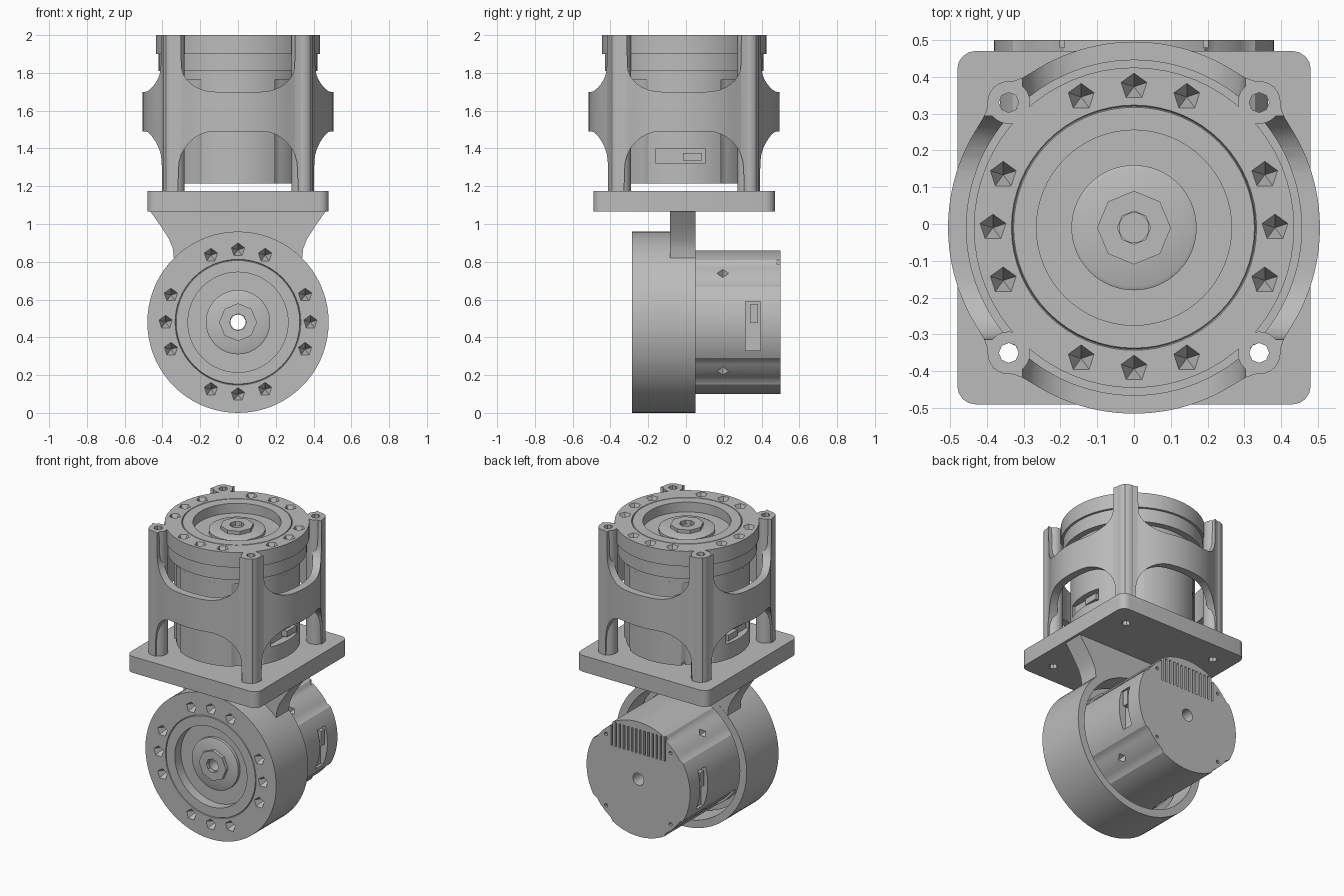
import bpy, bmesh
from math import pi, sin, cos, radians, exp
from mathutils import Matrix, Vector

if "Cube" in bpy.data.objects:
    bpy.data.objects.remove(bpy.data.objects["Cube"])

grey = bpy.data.materials.new("Machined Grey")
grey.use_nodes = True
grey.diffuse_color = (0.5, 0.5, 0.5, 1)
grey.node_tree.nodes["Principled BSDF"].inputs["Base Color"].default_value = (0.5, 0.5, 0.5, 1)


def finish(name, bm, matrix=Matrix()):
    """Turn a bmesh into a placed object."""
    bmesh.ops.recalc_face_normals(bm, faces=bm.faces)
    mesh = bpy.data.meshes.new(name)
    bm.to_mesh(mesh)
    bm.free()
    mesh.transform(matrix)
    mesh.materials.append(grey)
    obj = bpy.data.objects.new(name, mesh)
    bpy.context.collection.objects.link(obj)
    return obj


def sweep(name, loop, matrix=Matrix(), segs=64, shape=lambda a, r: r):
    """Spin a closed (radius, height) loop around z; shape can vary the radius by angle."""
    bm = bmesh.new()
    rings = []
    for i in range(segs):
        a = 2 * pi * i / segs
        rings.append([bm.verts.new((shape(a, r) * cos(a), shape(a, r) * sin(a), z)) for r, z in loop])
    n = len(loop)
    for i in range(segs):
        p, q = rings[i], rings[(i + 1) % segs]
        for j in range(n):
            k = (j + 1) % n
            bm.faces.new((p[j], q[j], q[k], p[k]))
    return finish(name, bm, matrix)


def tube_loop(inner, outer, z0, z1):
    return [(inner, z0), (outer, z0), (outer, z1), (inner, z1)]


def prism(name, outline, depth, matrix=Matrix()):
    """Extrude a flat outline along local z."""
    bm = bmesh.new()
    face = bm.faces.new([bm.verts.new((x, y, 0)) for x, y in outline])
    new = bmesh.ops.extrude_face_region(bm, geom=[face])["geom"]
    bmesh.ops.translate(bm, verts=[v for v in new if isinstance(v, bmesh.types.BMVert)], vec=(0, 0, depth))
    return finish(name, bm, matrix)


def add_box(bm, centre, size):
    bmesh.ops.create_cube(bm, size=1, matrix=Matrix.LocRotScale(Vector(centre), None, Vector(size)))


def cut(obj, cutter):
    """Apply a boolean difference and discard the cutter."""
    cutter.hide_render = True
    mod = obj.modifiers.new("cut", 'BOOLEAN')
    mod.operation, mod.solver, mod.object = 'DIFFERENCE', 'EXACT', cutter
    bpy.context.view_layer.update()
    mesh = bpy.data.meshes.new_from_object(obj.evaluated_get(bpy.context.evaluated_depsgraph_get()))
    obj.modifiers.clear()
    obj.data = mesh
    bpy.data.objects.remove(cutter)


def off_diagonal(a):
    """Angle to the nearest diagonal."""
    return abs((a % (pi / 2)) - pi / 4)


def body_shape(a, r):
    return r - 0.014 if r > 0.3 and off_diagonal(a) < radians(12) else r


def shell_shape(a, r):
    return r + 0.035 * exp(-(off_diagonal(a) / 0.09) ** 2) if r > 0.48 else r


def motor(prefix, place):
    # rear can with central bore and shallow diagonal flats
    body = sweep(prefix + "_motor_body", tube_loop(0.04, 0.38, 0, 0.55), place, 96, body_shape)
    bm = bmesh.new()
    for side in (-1, 1):                                  # connector sockets
        add_box(bm, (side * 0.375, -0.02, 0.145), (0.09, 0.26, 0.08))
    for i in range(14):                                   # rear cooling slots
        x = -0.195 + i * 0.03
        add_box(bm, (x, 0.25, 0), (0.012, 0.16, 0.04))
    for k in range(4):                                    # side screw pockets and rear screws
        a = pi / 4 + k * pi / 2
        turn = Matrix.Rotation(a, 4, 'Z')
        bmesh.ops.create_cone(bm, segments=4, radius1=0, radius2=0.04, depth=0.06, cap_ends=True,
                              matrix=turn @ Matrix.Translation((0.35, 0, 0.305)) @ Matrix.Rotation(pi / 2, 4, 'Y'))
        bmesh.ops.create_cone(bm, segments=6, radius1=0.012, radius2=0.012, depth=0.04, cap_ends=True,
                              matrix=Matrix.Translation((0.335 * cos(a), 0.335 * sin(a), 0)))
    cut(body, finish("body_cutter", bm, place))
    # connector plugs inside the sockets
    bm = bmesh.new()
    for side in (-1, 1):
        add_box(bm, (side * 0.345, 0.045, 0.14), (0.05, 0.1, 0.04))
    finish(prefix + "_connector_plugs", bm, place)

    # output head: flange, dished face, stepped hub
    head = sweep(prefix + "_output_head", [
        (0.04, 0.55), (0.38, 0.55), (0.38, 0.595), (0.42, 0.595), (0.42, 0.685), (0.435, 0.685),
        (0.435, 0.785), (0.333, 0.785), (0.33, 0.778), (0.327, 0.785), (0.265, 0.785),
        (0.265, 0.72), (0.17, 0.72), (0.17, 0.74), (0.16, 0.745), (0.04, 0.745)], place)
    bm = bmesh.new()
    for quarter in range(4):                              # face screw pits
        for step in (-1, 0, 1):
            a = quarter * pi / 2 + step * radians(22)
            bmesh.ops.create_cone(bm, segments=5, radius1=0, radius2=0.042, depth=0.08, cap_ends=True,
                                  matrix=Matrix.Translation((0.383 * cos(a), 0.383 * sin(a), 0.755)))
    cut(head, finish("pit_cutter", bm, place))
    sweep(prefix + "_hub_nut", tube_loop(0.045, 0.1, 0.73, 0.768), place, 8)


upper = Matrix.Translation((0, -0.01, 1.215))
lower = Matrix.Translation((0, 0.5, 0.48)) @ Matrix.Rotation(pi / 2, 4, 'X')
motor("upper", upper)
motor("lower", lower)

# lower clamp ring
sweep("lower_ring", tube_loop(0.43, 0.48, 0.45, 0.785), lower, 72)

# neck joining ring to plate, with curved flanks and an arched foot
flank = [(0.34, 0.82), (0.345, 0.87), (0.365, 0.92), (0.41, 0.99), (0.47, 1.075)]
arch = [(0.46 * cos(radians(a)), 0.48 + 0.46 * sin(radians(a))) for a in range(132, 47, -6)]
outline = flank + [(-x, z) for x, z in reversed(flank)] + arch
prism("neck", outline, 0.134, Matrix.Translation((0, 0.049, 0)) @ Matrix.Rotation(pi / 2, 4, 'X'))

# mounting plate with rounded corners
corners = []
for k in range(4):
    cx, cy = ((1, 1), (-1, 1), (-1, -1), (1, -1))[k]
    for s in range(5):
        a = k * pi / 2 + s * pi / 8
        corners.append((cx * 0.43 + 0.05 * cos(a), cy * 0.43 + 0.05 * sin(a)))
plate = prism("mounting_plate", corners, 0.108, Matrix.Translation((0, -0.01, 1.067)))

# cage shell around the upper motor
centre = Matrix.Translation((0, -0.01, 0))
shell = sweep("cage_shell", tube_loop(0.455, 0.505, 1.175, 2.0), centre, 128, shell_shape)


def window(z_base, z_top, half, radius_x, radius_z):
    """Opening outline with rounded corners at its z_top end."""
    side = []
    for s in range(9):
        a = s * pi / 16
        side.append((half - radius_x + radius_x * cos(a), z_top - radius_z + radius_z * sin(a)))
    right = [(half + 0.005, z_base)] + side
    return right + [(-x, z) for x, z in reversed(right)]


low_window = window(1.1, 1.49, 0.315, 0.19, 0.2)
high_window = window(1.1, 1.49, 0.3, 0.18, 0.14)
high_window = [(x, 3.19 - z) for x, z in high_window]
for opening in (low_window, high_window):
    for turn in (0, pi / 2):
        place = centre @ Matrix.Rotation(turn, 4, 'Z') @ Matrix.Translation((0, 1, 0)) @ Matrix.Rotation(pi / 2, 4, 'X')
        cut(shell, prism("window_cutter", opening, 2, place))

# corner posts with through holes, also drilled in the plate and shell
for part in (shell, plate):
    bm = bmesh.new()
    for sx in (-1, 1):
        for sy in (-1, 1):
            bmesh.ops.create_cone(bm, segments=8, radius1=0.027, radius2=0.027, depth=2, cap_ends=True,
                                  matrix=Matrix.Translation((sx * 0.34, sy * 0.34 - 0.01, 1.5)))
    cut(part, finish("hole_cutter", bm))
for sx, side in ((-1, "right"), (1, "left")):
    for sy, end in ((-1, "front"), (1, "back")):
        sweep(f"{end}_{side}_post", tube_loop(0.027, 0.058, 1.175, 2.0),
              Matrix.Translation((sx * 0.34, sy * 0.34 - 0.01, 0)), 24)

# smooth the round surfaces, keep edges crisp
bpy.ops.object.select_all(action='DESELECT')
for obj in bpy.context.collection.objects:
    if obj.type == 'MESH' and grey.name in obj.data.materials:
        obj.select_set(True)
        bpy.context.view_layer.objects.active = obj
bpy.ops.object.shade_smooth_by_angle(angle=radians(30))
